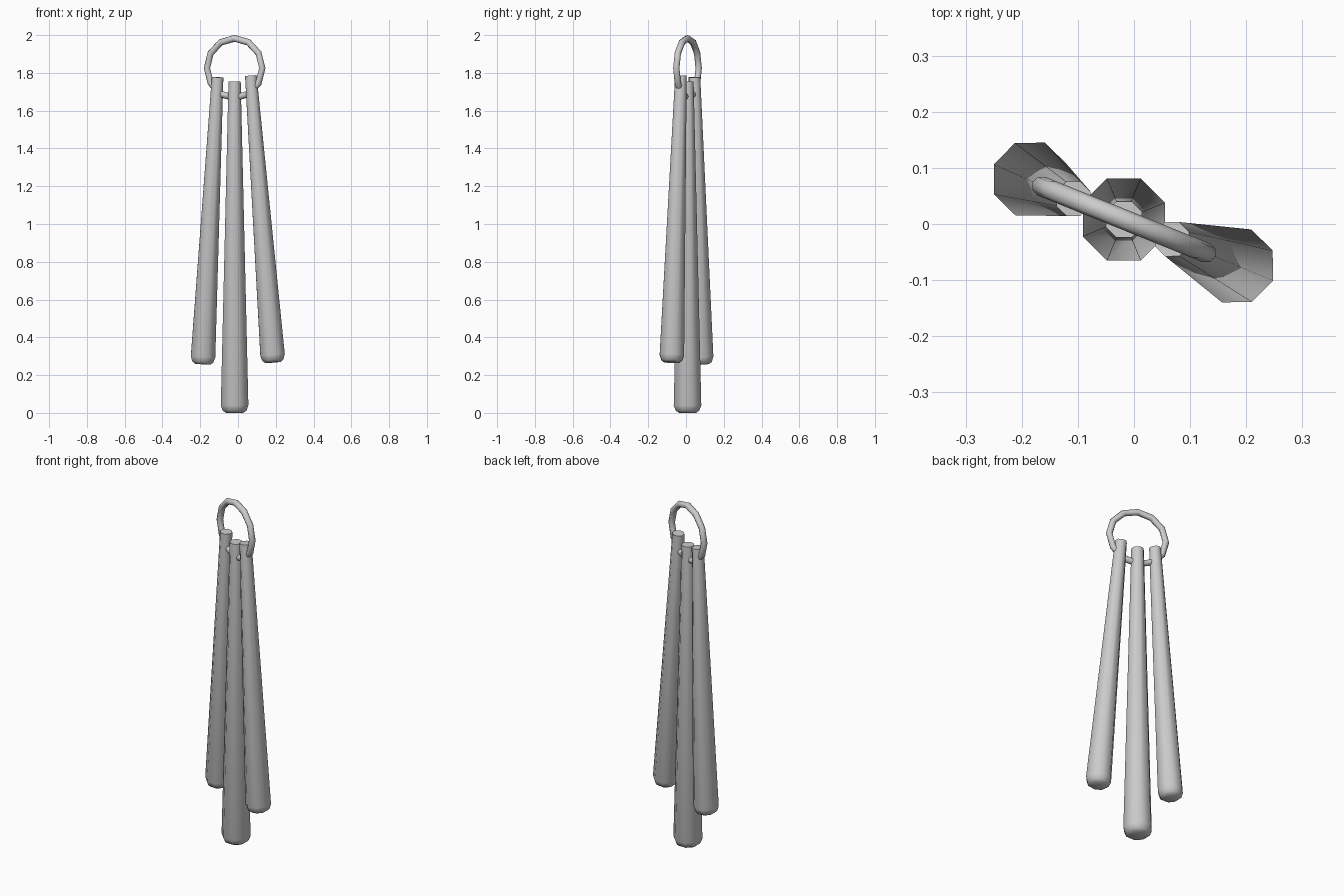
import bpy, math
from math import radians, sin, cos
from mathutils import Vector, Matrix

if "Cube" in bpy.data.objects:
    bpy.data.objects.remove(bpy.data.objects["Cube"])

TURN = radians(-22)                  # the hanging plane is turned about z
CENTRE = Vector((-0.018, 0.008, 0))
SPIN = Matrix.Rotation(TURN, 4, 'Z')


def finish(name, verts, faces, angle):
    mesh = bpy.data.meshes.new(name)
    mesh.from_pydata(verts, [], faces)
    ob = bpy.data.objects.new(name, mesh)
    bpy.context.collection.objects.link(ob)
    bpy.ops.object.select_all(action='DESELECT')
    ob.select_set(True)
    bpy.context.view_layer.objects.active = ob
    bpy.ops.object.shade_smooth_by_angle(angle=radians(angle))
    return ob


def rod(name, bottom, top, r_bottom, r_top, phase):
    """Eight-sided tapered rod with a rounded lower end."""
    bottom, top = Vector(bottom), Vector(top)
    axis = top - bottom
    length = axis.length
    axis.normalize()
    u = Vector((cos(phase), sin(phase), 0))
    u = (u - axis * u.dot(axis)).normalized()
    v = axis.cross(u)
    profile = [(0, r_bottom * 0.62), (0.012, r_bottom * 0.86),
               (0.04, r_bottom), (length, r_top)]
    n = 8
    verts = [bottom + axis * h + r * (u * cos(math.tau * i / n) + v * sin(math.tau * i / n))
             for h, r in profile for i in range(n)]
    faces = [(k * n + i, k * n + (i + 1) % n, (k + 1) * n + (i + 1) % n, (k + 1) * n + i)
             for k in range(len(profile) - 1) for i in range(n)]
    faces += [tuple(reversed(range(n))), tuple(range(3 * n, 4 * n))]
    return finish(name, verts, faces, 60)


# Three hanging rods
rod("centre_rod", (-0.018, 0.008, 0), (-0.018, 0.008, 1.755), 0.079, 0.035, radians(22.5))
rod("left_rod", (-0.187, 0.081, 0.258), (-0.108, 0.045, 1.777), 0.070, 0.033, TURN)
rod("right_rod", (0.186, -0.076, 0.267), (0.068, -0.027, 1.785), 0.070, 0.033, TURN)

# Ring threaded through the rod tops
N, M, R, T = 12, 8, 0.158, 0.018
verts = []
for i in range(N):
    a = math.tau * i / N
    for j in range(M):
        b = math.tau * j / M
        d = R + T * cos(b)
        verts.append(SPIN @ Vector((d * cos(a), T * sin(b), d * sin(a))) + CENTRE + Vector((0, 0, 1.825)))
faces = [(i * M + j, i * M + (j + 1) % M, (i + 1) % N * M + (j + 1) % M, (i + 1) % N * M + j)
         for i in range(N) for j in range(M)]
finish("ring", verts, faces, 60)
